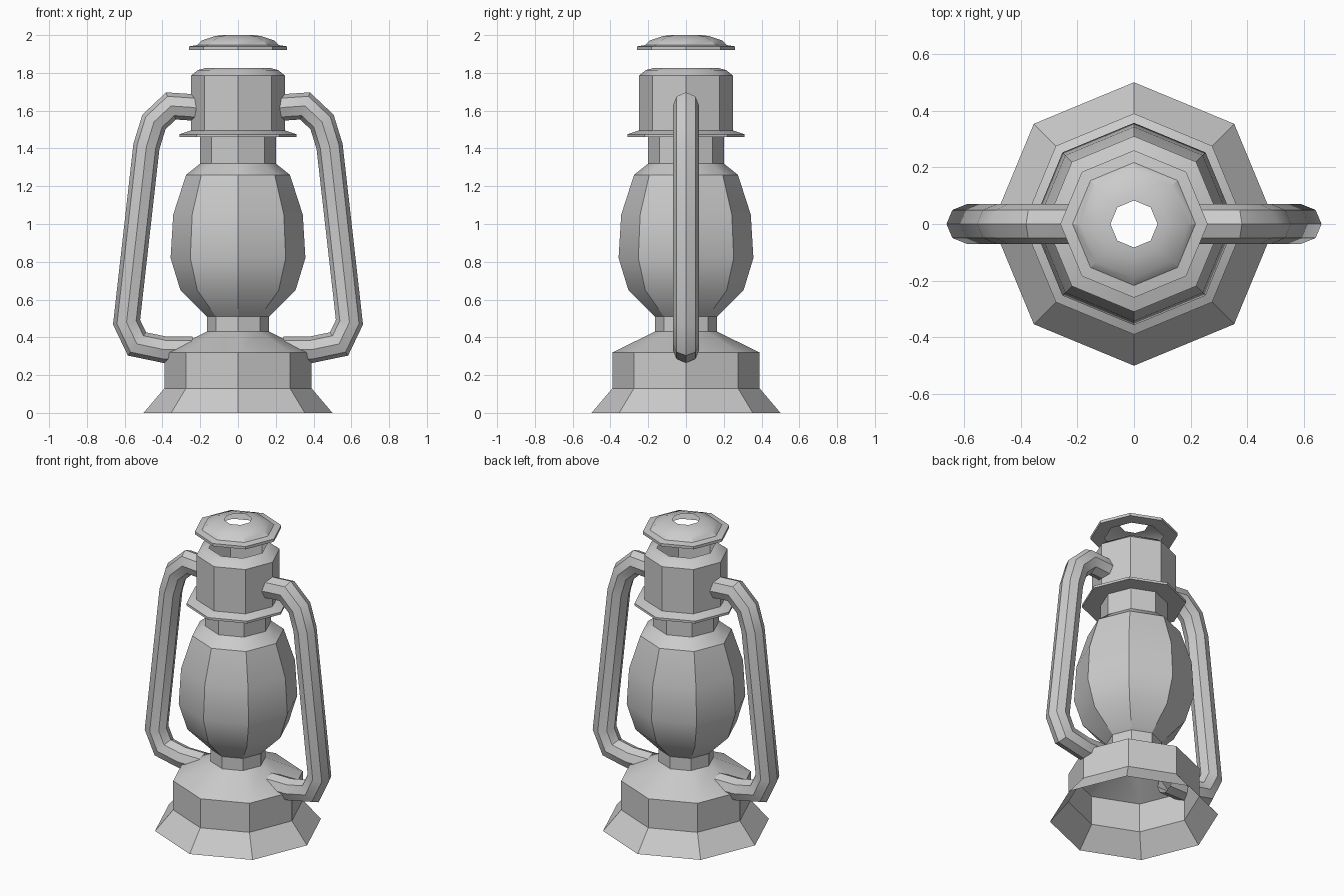
import bpy, bmesh, math
from mathutils import Vector

if "Cube" in bpy.data.objects:
    bpy.data.objects.remove(bpy.data.objects["Cube"])

SIDES = 8


def finish(bm, name):
    """Turn a bmesh into an object, keeping edges over 30 degrees sharp."""
    bmesh.ops.recalc_face_normals(bm, faces=bm.faces)
    mesh = bpy.data.meshes.new(name)
    bm.to_mesh(mesh)
    bm.free()
    mesh.shade_smooth()
    mesh.set_sharp_from_angle(angle=math.radians(30))
    obj = bpy.data.objects.new(name, mesh)
    bpy.context.collection.objects.link(obj)
    return obj


def bridge(bm, rings):
    """Skin neighbouring rings with quads; return the faces."""
    return [bm.faces.new((a[i], a[(i + 1) % SIDES], b[(i + 1) % SIDES], b[i]))
            for a, b in zip(rings, rings[1:]) for i in range(SIDES)]


def lathe(bm, profile):
    """Octagonal turning of (radius, z) points, corners on the axes."""
    rings = []
    for r, z in profile:
        rings.append([bm.verts.new((r * math.cos(i * math.tau / SIDES),
                                    r * math.sin(i * math.tau / SIDES), z))
                      for i in range(SIDES)])
    return bridge(bm, rings)


def turned(name, profile):
    bm = bmesh.new()
    lathe(bm, profile)
    return finish(bm, name)


# Open-bottomed fuel base with burner neck
turned("base", [(0.50, 0), (0.39, 0.13), (0.39, 0.32), (0.165, 0.43), (0.165, 0.51)])

# Glass globe and its upper collar
turned("globe", [(0.165, 0.51), (0.305, 0.65), (0.357, 0.82), (0.343, 1.05),
                 (0.275, 1.26), (0.20, 1.32), (0.20, 1.46)])

# Hood with flared lower flange and sloped shoulder
turned("hood", [(0.20, 1.46), (0.31, 1.46), (0.31, 1.475), (0.265, 1.49),
                (0.25, 1.495), (0.25, 1.785), (0.212, 1.815), (0.175, 1.825)])

# Vent: thin frames left after cutting a window in each side
bm = bmesh.new()
sides = lathe(bm, [(0.175, 1.822), (0.175, 1.922)])
bmesh.ops.inset_individual(bm, faces=sides, thickness=0.009)
bmesh.ops.delete(bm, geom=sides, context='FACES')
finish(bm, "vent")

# Cap with a central hole
turned("cap", [(0.175, 1.922), (0.26, 1.922), (0.26, 1.94), (0.217, 1.947),
               (0.19, 1.972), (0.12, 1.995), (0.083, 2.0)])


# Side handles: octagonal tube mitred along a path in the xz plane
def handle(name, side, path, radius=0.07):
    bm = bmesh.new()
    pts = [Vector((x * side, 0, z)) for x, z in path]
    rings = []
    for k, p in enumerate(pts):
        before = (p - pts[k - 1]).normalized() if k else None
        after = (pts[k + 1] - p).normalized() if k + 1 < len(pts) else None
        before, after = before or after, after or before
        tangent = (before + after).normalized()
        across = Vector((tangent.z, 0, -tangent.x)) / tangent.dot(after)
        rings.append([bm.verts.new(p + radius * (
            across * math.cos(i * math.tau / SIDES)
            + Vector((0, math.sin(i * math.tau / SIDES), 0))))
            for i in range(SIDES)])
    bridge(bm, rings)
    finish(bm, name)


path = [(0.19, 1.61), (0.25, 1.618), (0.355, 1.625), (0.445, 1.54), (0.485, 1.41),
        (0.59, 0.48), (0.535, 0.365), (0.39, 0.335), (0.24, 0.335)]
for name, side in (("left_handle", -1), ("right_handle", 1)):
    handle(name, side, path)
